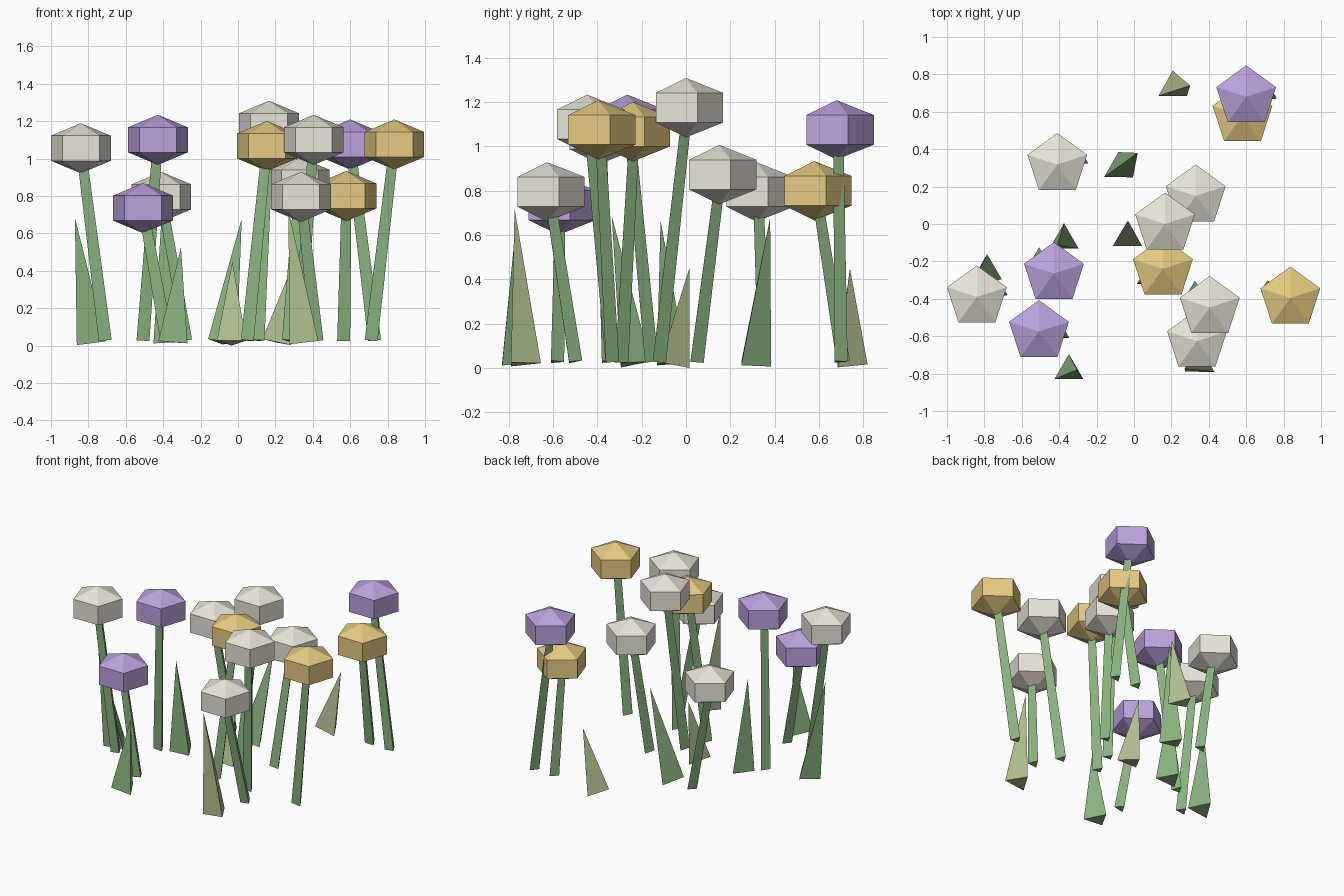
import bpy, bmesh, math
from mathutils import Vector

if "Cube" in bpy.data.objects:
    bpy.data.objects.remove(bpy.data.objects["Cube"])


def material(name, rgb):
    m = bpy.data.materials.new(name)
    m.diffuse_color = (*rgb, 1)
    m.use_nodes = True
    m.node_tree.nodes["Principled BSDF"].inputs["Base Color"].default_value = m.diffuse_color
    return m


MATS = {
    "cream": material("cream", (0.80, 0.77, 0.67)),
    "purple": material("purple", (0.50, 0.36, 0.72)),
    "gold": material("gold", (0.78, 0.59, 0.22)),
    "green": material("green", (0.25, 0.45, 0.21)),
    "olive": material("olive", (0.42, 0.52, 0.27)),
}


def loft(name, profile, sides, base, direction, mat):
    """Flat-faced solid of revolution; radius 0 closes to a point."""
    rot = Vector((0, 0, 1)).rotation_difference(Vector(direction))
    bm = bmesh.new()
    rings = []
    for r, z in profile:
        n = sides if r > 0 else 1
        ring = []
        for i in range(n):
            a = math.pi / 2 + math.tau * i / sides
            p = Vector((r * math.cos(a), r * math.sin(a), z))
            ring.append(bm.verts.new(rot @ p + Vector(base)))
        rings.append(ring)
    for lo, hi in zip(rings, rings[1:]):
        for i in range(sides):
            j = (i + 1) % sides
            quad = [lo[i % len(lo)], lo[j % len(lo)], hi[j % len(hi)], hi[i % len(hi)]]
            bm.faces.new(list(dict.fromkeys(quad)))
    for ring in (rings[0], rings[-1]):
        if len(ring) > 2:
            bm.faces.new(ring)
    bmesh.ops.recalc_face_normals(bm, faces=bm.faces)
    me = bpy.data.meshes.new(name)
    bm.to_mesh(me)
    bm.free()
    me.materials.append(MATS[mat])
    ob = bpy.data.objects.new(name, me)
    bpy.context.collection.objects.link(ob)
    return ob


# Flowers: colour, head centre, stem foot (x, y)
FLOWERS = [
    ("cream", (-0.84, -0.39, 1.055), (-0.71, -0.36)),
    ("purple", (-0.428, -0.265, 1.10), (-0.508, -0.165)),
    ("purple", (-0.508, -0.575, 0.735), (-0.38, -0.59)),
    ("cream", (-0.41, 0.318, 0.795), (-0.28, 0.345)),
    ("cream", (0.166, 0.0, 1.175), (0.107, -0.13)),
    ("gold", (0.155, -0.24, 1.067), (0.05, -0.30)),
    ("cream", (0.33, 0.15, 0.873), (0.27, 0.04)),
    ("cream", (0.405, -0.446, 1.10), (0.325, -0.343)),
    ("cream", (0.337, -0.626, 0.795), (0.422, -0.508)),
    ("gold", (0.836, -0.396, 1.075), (0.712, -0.342)),
    ("purple", (0.60, 0.68, 1.075), (0.73, 0.69)),
    ("gold", (0.58, 0.58, 0.80), (0.565, 0.70)),
]
HEAD = [(0, -0.134), (0.168, -0.067), (0.168, 0.067), (0, 0.134)]
for i, (colour, head, foot) in enumerate(FLOWERS, 1):
    base = Vector((*foot, 0.028))
    axis = Vector(head) - base
    loft(f"stem_{i}", [(0.04, 0), (0.03, axis.length)], 3, base, axis, "green")
    loft(f"flower_head_{i}", HEAD, 5, head, (0, 0, 1), colour)

# Leaf blades: colour, base centre (x, y), tip
BLADES = [
    ("olive", (0.207, 0.73), (0.30, 0.74, 0.45)),
    ("green", (-0.083, 0.295), (0.02, 0.38, 0.68)),
    ("green", (-0.374, -0.086), (-0.41, -0.115, 0.665)),
    ("olive", (-0.035, -0.073), (-0.03, 0.015, 0.45)),
    ("green", (-0.785, -0.25), (-0.872, -0.335, 0.685)),
    ("green", (-0.348, -0.785), (-0.305, -0.78, 0.525)),
    ("olive", (0.352, -0.745), (0.27, -0.774, 0.72)),
]
for i, (colour, foot, tip) in enumerate(BLADES, 1):
    base = Vector((*foot, 0.018))
    axis = Vector(tip) - base
    loft(f"leaf_blade_{i}", [(0.09, 0), (0, axis.length)], 3, base, axis, colour)
